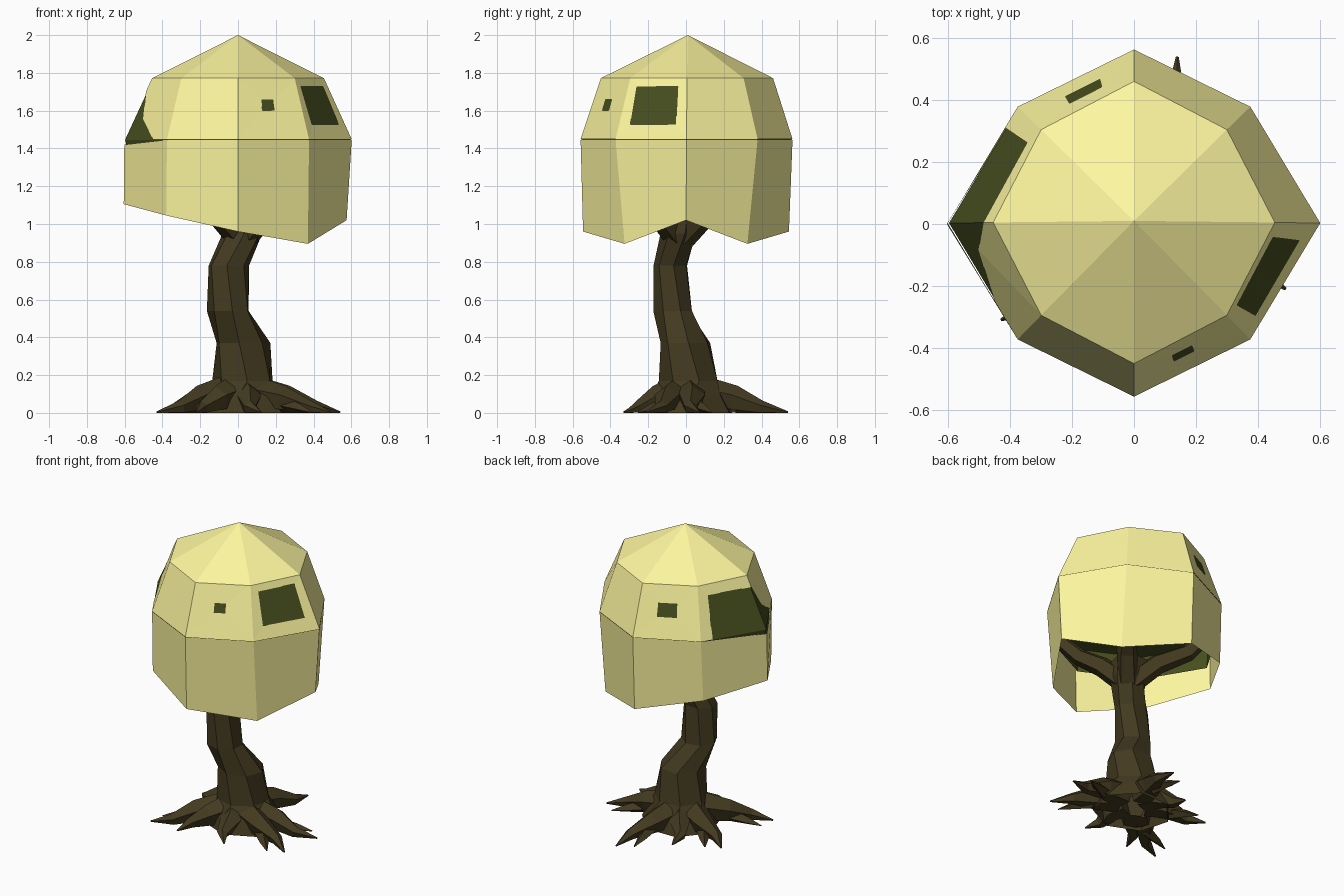
import bpy, math
from mathutils import Vector

if "Cube" in bpy.data.objects:
    bpy.data.objects.remove(bpy.data.objects["Cube"])


def material(name, rgb):
    m = bpy.data.materials.new(name)
    m.diffuse_color = (*rgb, 1)
    m.use_nodes = True
    m.node_tree.nodes["Principled BSDF"].inputs["Base Color"].default_value = m.diffuse_color
    return m


LEAF = material("leaf_yellow", (0.99, 0.93, 0.35))
DARK = material("dark_green", (0.062, 0.076, 0.013))
BARK = material("bark", (0.056, 0.042, 0.014))


def make(name, verts, faces, mat):
    me = bpy.data.meshes.new(name)
    me.from_pydata([tuple(v) for v in verts], [], faces)
    me.materials.append(mat)
    ob = bpy.data.objects.new(name, me)
    bpy.context.collection.objects.link(ob)
    return ob


def octagon(rx, ry, d, z, cy=0.0):
    """Eight corners, counter-clockwise from +x; d is the diagonal corner offset."""
    pts = [(rx, 0), (d, d), (0, ry), (-d, d), (-rx, 0), (-d, -d), (0, -ry), (d, -d)]
    return [Vector((x, y + cy, z)) for x, y in pts]


def inset(ring, s, z):
    return [Vector((p.x * s, p.y * s, z)) for p in ring]


def loft(name, rings, mat, cap_bottom=False, cap_top=False):
    n = len(rings[0])
    verts = [p for r in rings for p in r]
    faces = [(k * n + i, k * n + (i + 1) % n, (k + 1) * n + (i + 1) % n, (k + 1) * n + i)
             for k in range(len(rings) - 1) for i in range(n)]
    if cap_bottom:
        faces.append(tuple(reversed(range(n))))
    if cap_top:
        faces.append(tuple(range(len(verts) - n, len(verts))))
    return make(name, verts, faces, mat)


eave = octagon(0.602, 0.561, 0.376, 1.449, 0.003)
crown = octagon(0.455, 0.456, 0.30, 1.772, 0.005)

# Roof cone
make("roof", crown + [Vector((0, 0.01, 2.0))],
     [(i, (i + 1) % 8, 8) for i in range(8)], LEAF)


# Upper wall panels, each addressed by (u, v) across and up the panel
def on_panel(i, u, v):
    j = (i + 1) % 8
    return eave[i].lerp(eave[j], u).lerp(crown[i].lerp(crown[j], u), v)


SQUARE = [(0, 0), (1, 0), (1, 1), (0, 1)]
windows = {7: [(.165, .24), (.84, .24), (.845, .865), (.14, .865)],
           6: [(.38, .47), (.57, .47), (.57, .65), (.38, .65)],
           2: [(.32, .40), (.64, .40), (.64, .66), (.32, .66)]}
verts, faces = [], []


def add_poly(i, uv):
    faces.append(tuple(range(len(verts), len(verts) + len(uv))))
    verts.extend(on_panel(i, u, v) for u, v in uv)


for i in range(8):
    if i in windows:
        w = windows[i]
        for k in range(4):
            m = (k + 1) % 4
            add_poly(i, [SQUARE[k], SQUARE[m], w[m], w[k]])
    elif i == 3:      # doorway side
        add_poly(i, [(0, 0), (.18, 0), (.18, .8), (0, 1)])
        add_poly(i, [(0, 1), (.18, .8), (1, .78), (1, 1)])
    elif i == 4:      # torn edge beside the doorway
        add_poly(i, [(0, .78), (.25, .33), (1, 1), (0, 1)])
        add_poly(i, [(.25, .33), (.67, 0), (1, 0), (1, 1)])
    else:
        add_poly(i, SQUARE)
make("upper_walls", verts, faces, LEAF)

# Hanging skirt with its uneven lower edge
hem = [Vector(p) for p in [(.575, 0, 1.02), (.37, .325, .895), (0, .545, .96), (-.38, .36, 1.045),
                           (-.605, 0, 1.105), (-.38, -.36, 1.045), (0, -.545, .96), (.37, -.325, .895)]]
skirt_top = [p - Vector((0, 0, 0.003)) for p in eave]
skirt_top[4].z = 1.42
loft("skirt", [hem, skirt_top], LEAF)

# Dark inner cabin, seen through the openings, with a lining below its floor
loft("inner_cabin", [inset(eave, .975, 1.40), inset(eave, .993, 1.446),
                     inset(crown, .988, 1.767)], DARK, cap_bottom=True)
loft("lining", [inset(eave, .955, 1.24), inset(eave, .975, 1.40)], DARK)


# Trunk: seven-sided leaning rings, each slightly turned
def ring(cx, cy, rx, ry, z, turn=0.25, n=7):
    return [Vector((cx + rx * math.cos(turn + i * math.tau / n),
                    cy + ry * math.sin(turn + i * math.tau / n), z)) for i in range(n)]


loft("trunk", [ring(.03, .02, .25, .23, 0), ring(.03, .015, .21, .20, .09, .1),
               ring(.028, .015, .165, .16, .17, .35), ring(.025, 0, .147, .135, .37, .1),
               ring(-.05, -.07, .115, .105, .54, .4), ring(-.05, -.08, .11, .092, .78, .15),
               ring(.025, -.035, .108, .10, .95, .3), ring(.02, -.02, .12, .12, 1.06)],
     BARK, False, True)


# Tapered limbs for roots and branches
def limb(name, path, radii, sides=5):
    path = [Vector(p) for p in path]
    rings = []
    for k, p in enumerate(path):
        t = (path[min(k + 1, len(path) - 1)] - path[max(k - 1, 0)]).normalized()
        a = t.cross(Vector((0, 0, 1))).normalized()
        b = a.cross(t)
        r = [p + radii[k] * (math.cos(q) * a + math.sin(q) * b)
             for q in (math.pi / 2 + s * math.tau / sides for s in range(sides))]
        for v in r:
            v.z = max(v.z, 0)
        rings.append(r)
    return loft(name, rings, BARK, True, True)


tips = [(.54, .07), (.49, -.21), (.14, .54), (-.43, -.31),
        (-.22, -.33), (-.40, .20), (.12, -.32), (-.13, .33)]
for n, (x, y) in enumerate(tips):
    bend = 0.03 if n % 2 else -0.03
    l = math.hypot(x, y)
    sx, sy = -y / l * bend, x / l * bend
    limb(f"root_{n}", [(x * .2, y * .2, .10), (x * .48, y * .48, .075),
                       (x * .75 + sx, y * .75 + sy, .03), (x, y, .003)],
         [.09, .07, .036, .005])
    # Small side fork on the long roots
    if l > .42:
        limb(f"root_fork_{n}", [(x * .5, y * .5, .04), (x * .7 - sx * 1.5, y * .7 - sy * 1.5, .02),
                                (x * .86 - sx * 2.6, y * .86 - sy * 2.6, .002)], [.045, .028, .004], 4)

for n in range(4):
    a = math.radians(45 + 90 * n)
    c, s = math.cos(a), math.sin(a)
    limb(f"branch_{n}", [(.02 + .02 * c, -.03 + .02 * s, .93), (.02 + .17 * c, -.02 + .17 * s, 1.05),
                         (.33 * c, .33 * s, 1.12), (.47 * c, .47 * s, 1.26)],
         [.07, .065, .055, .045])
